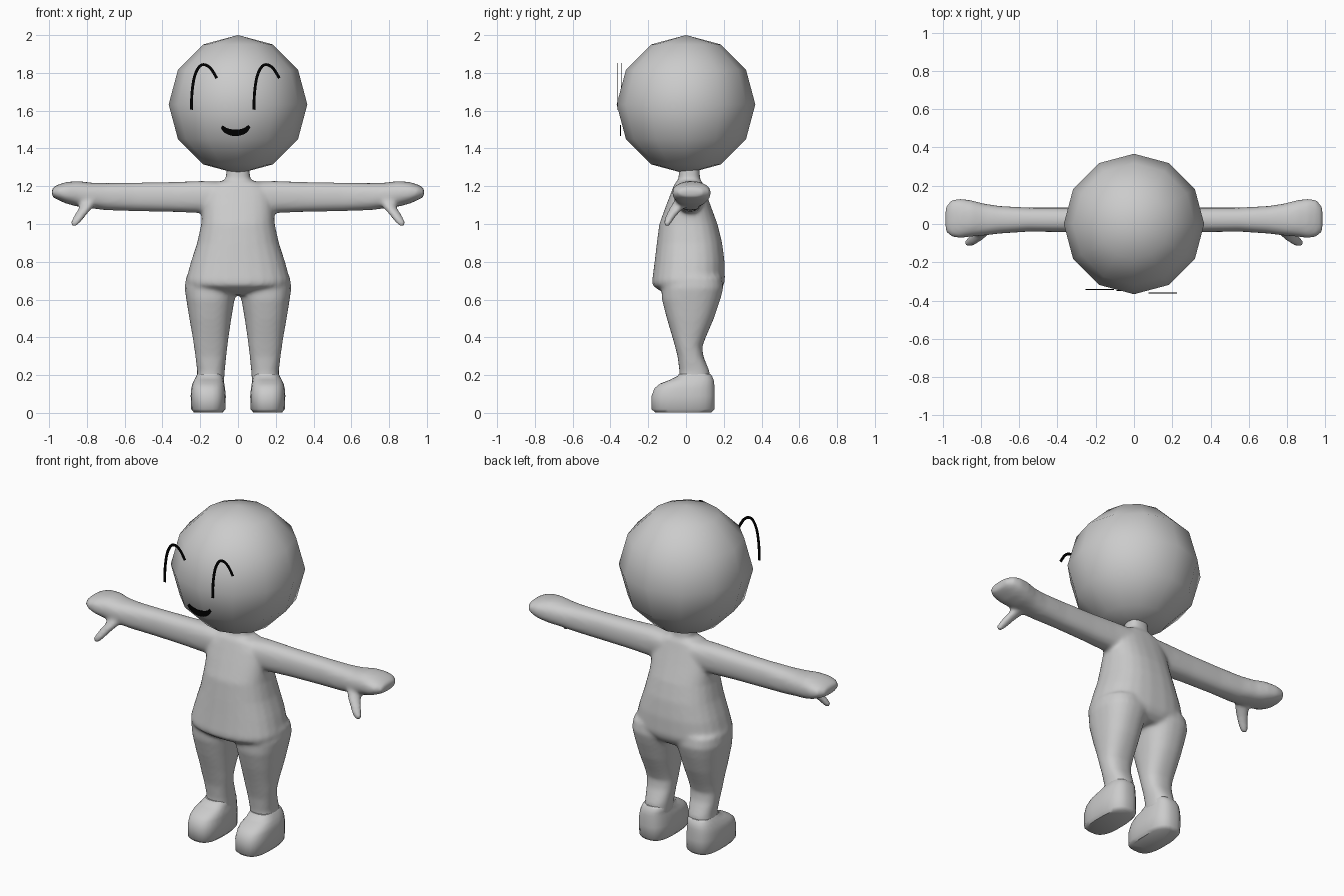
import bpy, bmesh, math
from mathutils import Vector

if "Cube" in bpy.data.objects:
    bpy.data.objects.remove(bpy.data.objects["Cube"])

def material(name, rgb):
    m = bpy.data.materials.new(name)
    m.diffuse_color = (*rgb, 1)
    m.use_nodes = True
    m.node_tree.nodes["Principled BSDF"].inputs["Base Color"].default_value = m.diffuse_color
    return m

GREY = material("light grey", (0.6, 0.6, 0.6))
BLACK = material("black", (0.0, 0.0, 0.0))

def add_object(name, bm, mat):
    me = bpy.data.meshes.new(name)
    bmesh.ops.recalc_face_normals(bm, faces=bm.faces)
    bm.to_mesh(me)
    bm.free()
    me.materials.append(mat)
    ob = bpy.data.objects.new(name, me)
    bpy.context.collection.objects.link(ob)
    return ob

def shade(ob, degrees):
    bpy.ops.object.select_all(action='DESELECT')
    ob.select_set(True)
    bpy.context.view_layer.objects.active = ob
    bpy.ops.object.shade_smooth_by_angle(angle=math.radians(degrees))

def loft(bm, rings, axis='Z', power=2.4, n=24, sign=1):
    """Each ring: position on the axis, then (min, max) of the two other axes."""
    loops = []
    for t, a0, a1, b0, b1 in rings:
        loop = []
        for i in range(n):
            ang = math.tau * (i + 0.5) / n
            c, s = math.cos(ang), math.sin(ang)
            a = (a0 + a1) / 2 + (a1 - a0) / 2 * math.copysign(abs(c) ** (2 / power), c)
            b = (b0 + b1) / 2 + (b1 - b0) / 2 * math.copysign(abs(s) ** (2 / power), s)
            co = (a, b, t) if axis == 'Z' else (t, a, b)
            loop.append(bm.verts.new((co[0] * sign, co[1], co[2])))
        loops.append(loop)
    for lo, hi in zip(loops, loops[1:]):
        for i in range(n):
            j = (i + 1) % n
            bm.faces.new((lo[i], lo[j], hi[j], hi[i]))
    bm.faces.new(loops[0][::-1])
    bm.faces.new(loops[-1])

# Ring tables: z, x range, y range (arm: x, y range, z range)
TORSO = [(0.625, -.15, .15, -.09, .15), (0.65, -.22, .22, -.145, .185),
         (0.675, -.27, .27, -.178, .20), (0.70, -.277, .277, -.18, .207),
         (0.80, -.25, .25, -.167, .205), (0.90, -.217, .217, -.155, .192),
         (1.00, -.195, .195, -.142, .167), (1.10, -.188, .188, -.105, .13),
         (1.17, -.175, .175, -.078, .105), (1.215, -.13, .13, -.06, .09),
         (1.235, -.065, .065, -.04, .075), (1.32, -.06, .06, -.035, .07)]
LEG = [(0.15, .075, .22, -.035, .13), (0.22, .07, .216, -.035, .125),
       (0.30, .062, .226, -.045, .092), (0.35, .056, .233, -.058, .086),
       (0.40, .05, .24, -.072, .105), (0.50, .035, .258, -.102, .148),
       (0.60, .018, .274, -.128, .182), (0.66, .0, .283, -.13, .198),
       (0.72, .0, .275, -.12, .19)]
ARM = [(0.08, -.06, .10, 1.07, 1.225), (0.20, -.05, .09, 1.058, 1.228),
       (0.35, -.043, .086, 1.064, 1.222), (0.55, -.04, .086, 1.068, 1.219),
       (0.70, -.05, .094, 1.073, 1.217), (0.78, -.06, .106, 1.083, 1.219),
       (0.85, -.066, .124, 1.092, 1.228), (0.91, -.074, .133, 1.108, 1.222),
       (0.955, -.066, .125, 1.128, 1.208), (0.985, -.04, .09, 1.145, 1.19)]
THUMB = [(0.99, .852, .882, -.118, -.085), (1.01, .832, .888, -.12, -.075),
         (1.05, .80, .866, -.105, -.045), (1.09, .765, .84, -.085, -.005),
         (1.14, .74, .83, -.05, .03)]
SHOE = [(0.003, .08, .235, -.165, .135), (0.02, .066, .248, -.184, .152),
        (0.09, .064, .251, -.183, .153), (0.13, .068, .248, -.168, .152),
        (0.155, .072, .242, -.138, .15), (0.175, .078, .232, -.085, .147),
        (0.195, .078, .222, -.045, .138), (0.205, .085, .215, -.04, .13)]

# Body: torso, neck, legs and arms fused into one soft skin
bm = bmesh.new()
loft(bm, TORSO, power=2.5)
for s in (1, -1):
    loft(bm, LEG, sign=s)
    loft(bm, ARM, 'X', sign=s)
    loft(bm, THUMB, power=2, n=12, sign=s)
body = add_object("body", bm, GREY)
remesh = body.modifiers.new("fuse", 'REMESH')
remesh.mode = 'VOXEL'
remesh.voxel_size = 0.011
remesh.use_smooth_shade = True
relax = body.modifiers.new("relax", 'SMOOTH')
relax.factor = 0.5
relax.iterations = 8

# Shoes
for s, side in ((1, "left"), (-1, "right")):
    bm = bmesh.new()
    loft(bm, SHOE, power=2.8, sign=s)
    shade(add_object(side + "_shoe", bm, GREY), 50)

# Head: coarse ball
bm = bmesh.new()
bmesh.ops.create_uvsphere(bm, u_segments=12, v_segments=6, radius=0.367)
bmesh.ops.translate(bm, verts=bm.verts, vec=(0, 0, 1.633))
shade(add_object("head", bm, GREY), 60)

# Face marks: thin ribbons following a smooth stroke
def stroke(name, pts, y, width):
    fine = []
    p = [Vector(q) for q in pts]
    p = [2 * p[0] - p[1]] + p + [2 * p[-1] - p[-2]]
    for a, b, c, d in zip(p, p[1:], p[2:], p[3:]):
        for k in range(5):
            t = k / 5
            fine.append(0.5 * (2 * b + (c - a) * t + (2 * a - 5 * b + 4 * c - d) * t ** 2
                               + (3 * b - a - 3 * c + d) * t ** 3))
    fine.append(p[-2])
    bm = bmesh.new()
    rows = []
    for i, q in enumerate(fine):
        d = (fine[min(i + 1, len(fine) - 1)] - fine[max(i - 1, 0)]).normalized()
        nrm = Vector((-d.y, d.x)) * width(i / (len(fine) - 1)) / 2
        rows.append([bm.verts.new((v.x, yy, v.y)) for v, yy in
                     ((q + nrm, y), (q - nrm, y), (q - nrm, y + .004), (q + nrm, y + .004))])
    for r0, r1 in zip(rows, rows[1:]):
        for i in range(4):
            j = (i + 1) % 4
            bm.faces.new((r0[i], r0[j], r1[j], r1[i]))
    bm.faces.new(rows[0])
    bm.faces.new(rows[-1][::-1])
    add_object(name, bm, BLACK)

EYE = [(0, 1.605), (.004, 1.70), (.018, 1.785), (.045, 1.836), (.075, 1.842),
       (.105, 1.82), (.135, 1.772)]
for name, x0, y in (("right_eye", -.247, -.345), ("left_eye", .084, -.363)):
    stroke(name, [(x0 + x, z) for x, z in EYE], y, lambda t: 0.015)
stroke("mouth", [(-.086, 1.515), (-.06, 1.493), (-.013, 1.482), (.034, 1.493), (.06, 1.518)],
       -.349, lambda t: 0.016 + 0.018 * math.sin(math.pi * t))
